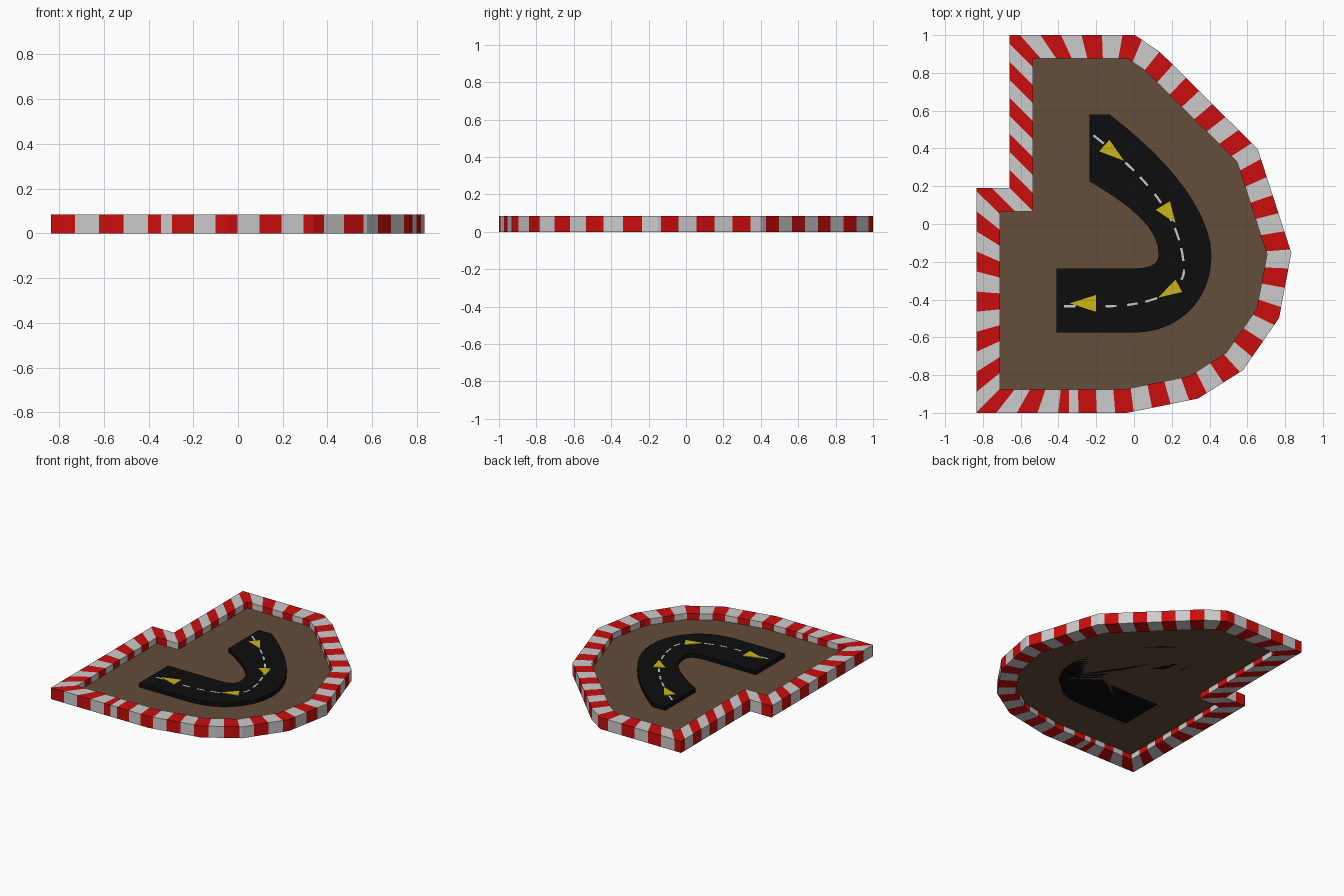
import bpy
from mathutils import Vector
from mathutils.geometry import interpolate_bezier

if "Cube" in bpy.data.objects:
    bpy.data.objects.remove(bpy.data.objects["Cube"])

H, FLOOR, ROAD = 0.085, 0.04, 0.07      # kerb, ground and road heights
WIDTH = 0.125                           # kerb width


def material(name, rgb):
    m = bpy.data.materials.new(name)
    m.diffuse_color = (*rgb, 1)
    m.use_nodes = True
    m.node_tree.nodes["Principled BSDF"].inputs["Base Color"].default_value = m.diffuse_color
    return m


RED = material("red", (0.6, 0.004, 0.004))
WHITE = material("white", (0.6, 0.6, 0.6))
BROWN = material("dirt brown", (0.125, 0.075, 0.042))
BLACK = material("asphalt black", (0.004, 0.004, 0.004))
YELLOW = material("arrow yellow", (0.6, 0.47, 0.008))


def build(name, verts, faces, mats, indices=None):
    me = bpy.data.meshes.new(name)
    me.from_pydata(verts, [], faces)
    for m in mats:
        me.materials.append(m)
    if indices:
        me.polygons.foreach_set("material_index", indices)
    me.update()
    ob = bpy.data.objects.new(name, me)
    bpy.context.collection.objects.link(ob)
    return ob


def prism(name, pts, z0, z1, mat):
    """Extrude a counterclockwise outline from z0 to z1."""
    n = len(pts)
    verts = [(p[0], p[1], z) for z in (z0, z1) for p in pts]
    faces = [tuple(range(n))[::-1], tuple(range(n, 2 * n))]
    faces += [(i, (i + 1) % n, n + (i + 1) % n, n + i) for i in range(n)]
    return build(name, verts, faces, [mat])


def bezier(*pts, n=12):
    return interpolate_bezier(*[Vector((*p, 0)) for p in pts], n)


# Outer outline of the kerb, counterclockwise, starting at the stripe seam
outer = [Vector(p) for p in (
    (-0.345, -1), (-0.037, -1), (0.339, -0.924), (0.577, -0.774),
    (0.768, -0.498), (0.833, -0.153), (0.655, 0.397), (0.138, 0.91),
    (0.005, 1), (-0.66, 1), (-0.66, 0.19), (-0.835, 0.19), (-0.835, -1))]
N = len(outer)


def left_normal(a, b):
    d = (b - a).normalized()
    return Vector((-d.y, d.x))


# Inner outline by mitred offset
inner = []
for i, p in enumerate(outer):
    n1 = left_normal(outer[i - 1], p)
    n2 = left_normal(p, outer[(i + 1) % N])
    inner.append(p + (n1 + n2) * WIDTH / (1 + n1.dot(n2)))

# Ground inside the kerb
build("ground", [(p.x, p.y, FLOOR) for p in inner], [tuple(range(N))], [BROWN])

# Kerb: stripes of even length along the middle line, cut at every corner
mid = [(a + b) / 2 for a, b in zip(outer, inner)]
lengths = [(mid[(i + 1) % N] - mid[i]).length for i in range(N)]
LEAD = 0.05
half = (sum(lengths) - LEAD) / 31.26 / 2
rings, colours, s = [], [], 0.0
for i, length in enumerate(lengths):
    j = (i + 1) % N
    cuts = [LEAD + k * half for k in range(70)]
    stops = [s] + [c for c in cuts if s + 1e-3 < c < s + length - 1e-3] + [s + length]
    for a, b in zip(stops, stops[1:]):
        t = (a - s) / length
        rings.append((outer[i].lerp(outer[j], t), inner[i].lerp(inner[j], t)))
        colours.append(int(((a + b) / 2 - LEAD) // half) % 2)
    s += length
verts, faces, indices = [], [], []
for o, n in rings:
    verts += [(o.x, o.y, 0), (o.x, o.y, H), (n.x, n.y, H), (n.x, n.y, 0)]
for r, c in enumerate(colours):
    q = (r + 1) % len(rings)
    for k in range(4):
        m = (k + 1) % 4
        faces.append((4 * r + k, 4 * q + k, 4 * q + m, 4 * r + m))
        indices.append(c)
build("striped_kerb", verts, faces, [RED, WHITE], indices)

# Road slab: outer bend one way, inner bend back
road = [(-0.41, -0.235), (-0.41, -0.575)]
road += bezier((0, -0.575), (0.24, -0.575), (0.41, -0.40), (0.41, -0.17))
road += bezier((0.41, -0.17), (0.41, 0.08), (0.15, 0.37), (-0.13, 0.58))[1:]
road += [(-0.235, 0.58)]
road += bezier((-0.235, 0.225), (-0.02, 0.10), (0.13, -0.02), (0.13, -0.16))
road += bezier((0.13, -0.16), (0.13, -0.21), (0.09, -0.235), (0, -0.235))[1:]
prism("road", road, FLOOR, ROAD, BLACK)

# Dashed centre line
path = bezier((-0.215, 0.47), (0.06, 0.25), (0.25, 0.05), (0.265, -0.24), n=60)
path += bezier((0.265, -0.24), (0.265, -0.37), (0.06, -0.43), (-0.12, -0.435), n=40)[1:]
path += [Vector((-0.12 - 0.01 * k, -0.435, 0)) for k in range(1, 26)]
verts, faces, s = [], [], 0.0
for a, b in zip(path, path[1:]):
    d = (b - a).normalized()
    side = Vector((-d.y, d.x, 0)) * 0.006
    if s % 0.11 < 0.06:
        k = len(verts)
        verts += [(p.x, p.y, ROAD + 0.002) for p in (a - side, b - side, b + side, a + side)]
        faces.append((k, k + 1, k + 2, k + 3))
    s += (b - a).length
build("centre_dashes", verts, faces, [WHITE])

# Direction arrows, each given by tip and base corners
arrows = [((-0.053, 0.335), (-0.13, 0.445), (-0.185, 0.385)),
          ((0.22, 0.005), (0.19, 0.12), (0.115, 0.075)),
          ((0.127, -0.39), (0.255, -0.36), (0.22, -0.295)),
          ((-0.34, -0.42), (-0.20, -0.465), (-0.20, -0.375))]
for tri in arrows:
    prism("direction_arrow", tri, ROAD, ROAD + 0.004, YELLOW)
